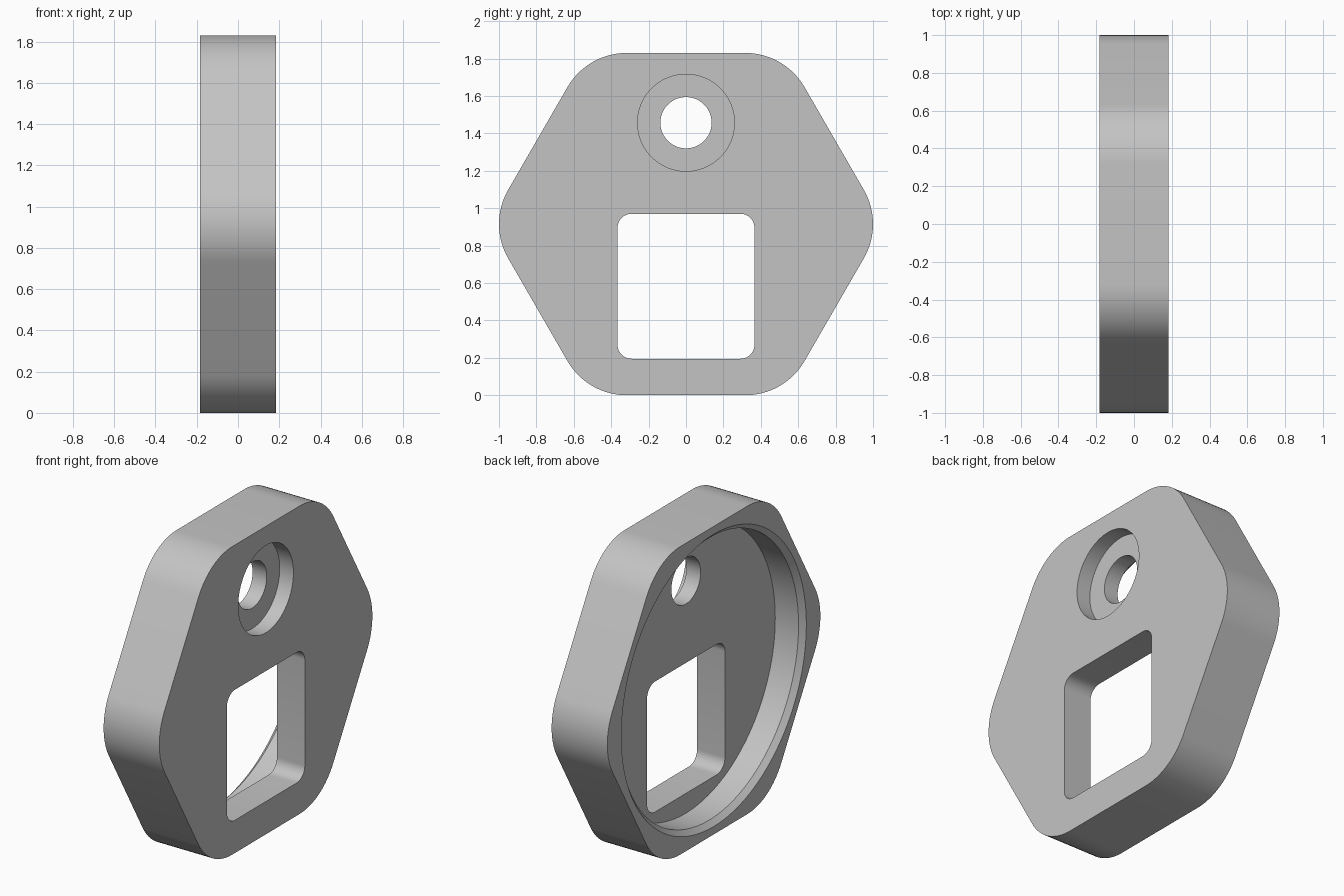
import bpy
import bmesh
from math import cos, sin, pi, radians
from mathutils import Vector

cube = bpy.data.objects.get("Cube")
if cube:
    bpy.data.objects.remove(cube, do_unlink=True)

HALF = 0.183      # half thickness along x
MID = 0.915       # height of the plate centre
OVER = 0.02       # cutter overshoot
HOLE_Z = 1.457    # height of the bolt hole

grey = bpy.data.materials.new("light grey")
grey.use_nodes = True
colour = (0.55, 0.55, 0.55, 1)
grey.diffuse_color = colour
grey.node_tree.nodes["Principled BSDF"].inputs["Base Color"].default_value = colour


def circle(radius, z, n=96):
    return [(radius * cos(2 * pi * i / n), z + radius * sin(2 * pi * i / n)) for i in range(n)]


def rounded(corners, radius, steps):
    """Round every corner of a convex counter-clockwise outline."""
    out = []
    pts = [Vector(c) for c in corners]
    for i, p in enumerate(pts):
        a = (pts[i - 1] - p).normalized()
        b = (pts[(i + 1) % len(pts)] - p).normalized()
        half = a.angle(b) / 2
        centre = p + (a + b).normalized() * radius / sin(half)
        sweep = pi - 2 * half
        start = Vector((-a.y, a.x)) * -1
        start = start if start.dot(p - centre) > 0 else -start
        for k in range(steps + 1):
            t = sweep * k / steps
            d = Vector((start.x * cos(t) - start.y * sin(t),
                        start.x * sin(t) + start.y * cos(t)))
            out.append(tuple(centre + d * radius))
    return out


def loft(name, sections):
    """Closed solid through (x, outline) sections, listed from -x to +x."""
    bm = bmesh.new()
    rings = [[bm.verts.new((x, y, z)) for y, z in outline] for x, outline in sections]
    bm.faces.new(rings[0][::-1])
    bm.faces.new(rings[-1])
    for lo, hi in zip(rings, rings[1:]):
        for i in range(len(lo)):
            j = (i + 1) % len(lo)
            bm.faces.new((lo[i], lo[j], hi[j], hi[i]))
    bmesh.ops.recalc_face_normals(bm, faces=bm.faces)
    mesh = bpy.data.meshes.new(name)
    bm.to_mesh(mesh)
    bm.free()
    mesh.materials.append(grey)
    obj = bpy.data.objects.new(name, mesh)
    bpy.context.collection.objects.link(obj)
    return obj


# Hexagonal plate with rounded corners
R = MID / cos(pi / 6)
hexagon = rounded([(R * cos(i * pi / 3), MID + R * sin(i * pi / 3)) for i in range(6)], 0.366, 16)
plate = loft("hexagonal_plate", [(-HALF, hexagon), (HALF, hexagon)])

# Round recess with chamfered mouth on the -x side
recess = loft("recess_cutter", [
    (-HALF - OVER, circle(0.868 + OVER, MID, 128)),
    (-HALF + 0.03, circle(0.838, MID, 128)),
    (0.0, circle(0.838, MID, 128))])

# Rounded square window
square = rounded([(-0.366, 0.195), (0.366, 0.195), (0.366, 0.97), (-0.366, 0.97)], 0.075, 10)
window = loft("window_cutter", [(-HALF - OVER, square), (HALF + OVER, square)])

# Bolt hole with counterbore on the +x side
bolt = loft("bolt_hole_cutter", [
    (-HALF - OVER, circle(0.137, HOLE_Z)),
    (HALF - 0.09, circle(0.137, HOLE_Z)),
    (HALF - 0.09, circle(0.259, HOLE_Z)),
    (HALF + OVER, circle(0.259, HOLE_Z))])

# Cut the plate, then discard the cutters
cutters = [recess, window, bolt]
for cutter in cutters:
    cutter.hide_render = True
    mod = plate.modifiers.new(cutter.name, "BOOLEAN")
    mod.operation = "DIFFERENCE"
    mod.solver = "EXACT"
    mod.object = cutter
bpy.context.view_layer.update()
graph = bpy.context.evaluated_depsgraph_get()
result = bpy.data.meshes.new_from_object(plate.evaluated_get(graph))
plate.modifiers.clear()
plate.data = result
for cutter in cutters:
    bpy.data.objects.remove(cutter, do_unlink=True)

bpy.ops.object.select_all(action="DESELECT")
plate.select_set(True)
bpy.context.view_layer.objects.active = plate
bpy.ops.object.shade_smooth_by_angle(angle=radians(30))
